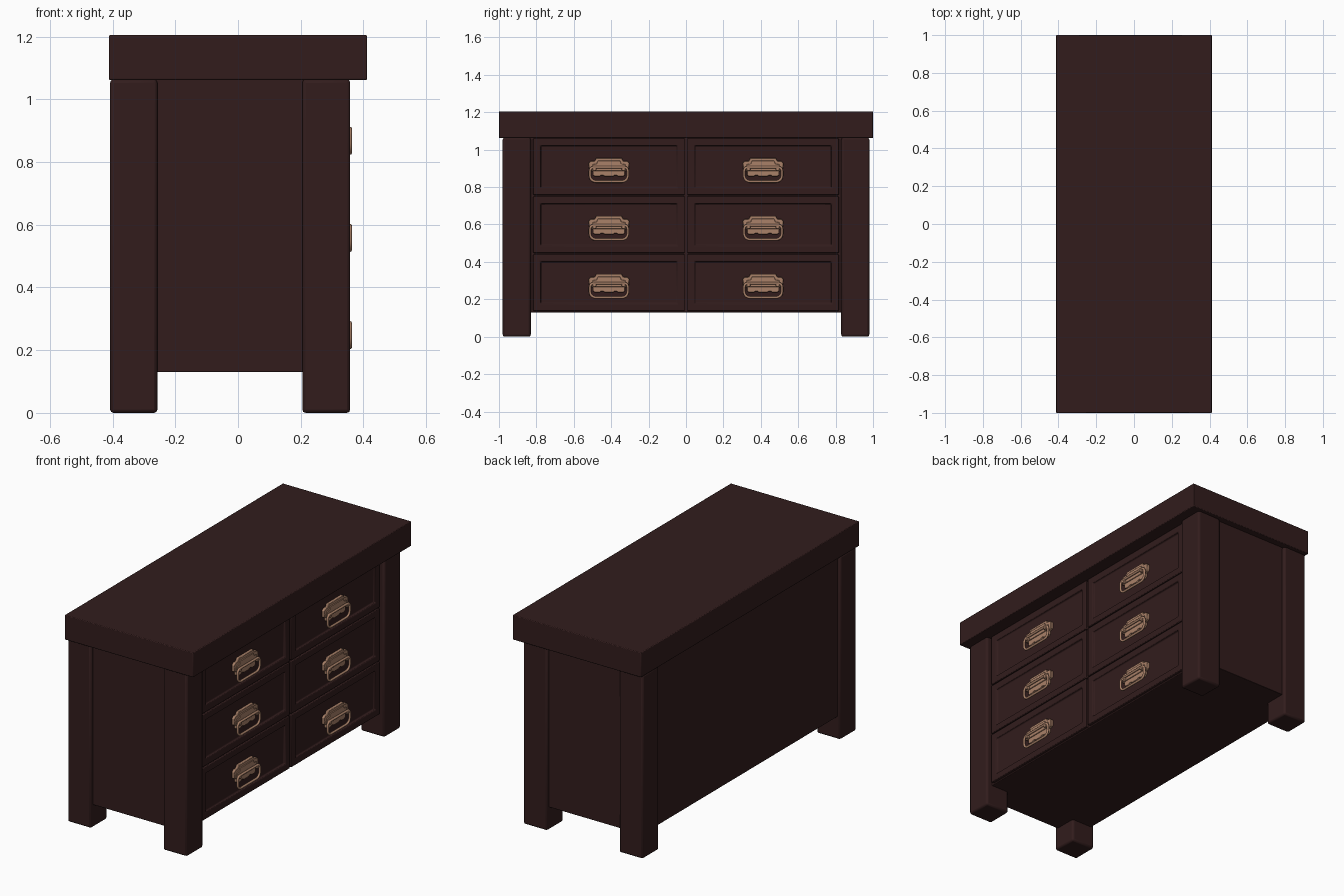
import bpy, bmesh
from math import radians, pi, cos, sin
from mathutils import Matrix, Vector

if "Cube" in bpy.data.objects:
    bpy.data.objects.remove(bpy.data.objects["Cube"])


def material(name, rgb):
    m = bpy.data.materials.new(name)
    m.diffuse_color = (*rgb, 1)
    m.use_nodes = True
    m.node_tree.nodes["Principled BSDF"].inputs["Base Color"].default_value = m.diffuse_color
    return m


wood = material("dark_wood", (0.032, 0.012, 0.012))
brass = material("aged_brass", (0.40, 0.22, 0.14))


def add_object(name, data, mat=None, bevel=0, segments=2):
    ob = bpy.data.objects.new(name, data)
    bpy.context.collection.objects.link(ob)
    if mat:
        data.materials.append(mat)
    if bevel:
        b = ob.modifiers.new("bevel", "BEVEL")
        b.width, b.segments, b.limit_method = bevel, segments, "ANGLE"
    return ob


def box_bm(lo, hi):
    lo, hi = Vector(lo), Vector(hi)
    bm = bmesh.new()
    mat = Matrix.Translation((lo + hi) / 2) @ Matrix.Diagonal((*(hi - lo), 1))
    bmesh.ops.create_cube(bm, size=1, matrix=mat)
    return bm


def to_mesh(bm, name):
    bmesh.ops.recalc_face_normals(bm, faces=bm.faces)
    me = bpy.data.meshes.new(name)
    bm.to_mesh(me)
    bm.free()
    return me


def box(name, lo, hi, bevel):
    return add_object(name, to_mesh(box_bm(lo, hi), name), wood, bevel)


# Top slab and carcass
box("table_top", (-0.412, -1, 1.062), (0.412, 1, 1.205), 0.004)
box("carcass", (-0.39, -0.96, 0.13), (0.322, 0.96, 1.065), 0.003)

# Four square legs
for side, y in (("left", -0.83), ("right", 0.98)):
    for end, x0, x1 in (("back", -0.408, -0.257), ("front", 0.205, 0.358)):
        box(f"{end}_{side}_leg", (x0, y - 0.15, 0), (x1, y, 1.064), 0.011)


# Drawer front with sunken panel, centred on its own origin
def drawer_mesh():
    bm = box_bm((-0.03, -0.405, -0.152), (0, 0.405, 0.152))
    front = max(bm.faces, key=lambda f: f.calc_center_median().x)
    bm.normal_update()
    bmesh.ops.inset_region(bm, faces=[front], thickness=0.055)
    bmesh.ops.inset_region(bm, faces=[front], thickness=0.005, depth=-0.012)
    me = to_mesh(bm, "drawer_front")
    me.materials.append(wood)
    return me


# Half outline (y, z) mirrored into a flat plate standing on plane x0
def plate(bm, half, x0, thick):
    outline = half + [(-y, z) for y, z in reversed(half)]
    face = bm.faces.new([bm.verts.new((x0, y, z)) for y, z in outline])
    ext = bmesh.ops.extrude_face_region(bm, geom=[face])["geom"]
    moved = [v for v in ext if isinstance(v, bmesh.types.BMVert)]
    bmesh.ops.translate(bm, verts=moved, vec=(thick, 0, 0))


# Scalloped back plate with a raised tier
def plate_mesh():
    bm = bmesh.new()
    plate(bm, [(0.022, -0.043), (0.03, -0.037), (0.042, -0.037), (0.05, -0.043),
               (0.075, -0.043), (0.086, -0.035), (0.086, -0.014), (0.106, -0.008),
               (0.109, 0.03), (0.098, 0.04), (0.076, 0.041), (0.068, 0.057)],
          -0.014, 0.018)
    plate(bm, [(0.08, -0.012), (0.09, 0.0), (0.088, 0.022), (0.066, 0.026),
               (0.06, 0.042)], 0.003, 0.006)
    # Hinge posts
    for s in (-1, 1):
        m = Matrix.Translation((0.012, s * 0.078, -0.002)) @ Matrix.Rotation(pi / 2, 4, "Y")
        bmesh.ops.create_cone(bm, cap_ends=True, segments=12, radius1=0.011,
                              radius2=0.011, depth=0.024, matrix=m)
    me = to_mesh(bm, "handle_plate")
    me.materials.append(brass)
    return me


# Pull ring: rounded rectangular loop of tube
def pull_curve():
    cu = bpy.data.curves.new("handle_pull", "CURVE")
    cu.dimensions, cu.bevel_depth, cu.bevel_resolution = "3D", 0.007, 2
    pts = []
    for k, (sy, sz, r) in enumerate(((1, 1, 0.02), (-1, 1, 0.02), (-1, -1, 0.03), (1, -1, 0.03))):
        cy, cz = sy * (0.101 - r), -0.032 + sz * (0.038 - r)
        for i in range(6):
            a = (k + i / 5) * pi / 2
            pts.append((0.018, cy + r * cos(a), cz + r * sin(a)))
    sp = cu.splines.new("POLY")
    sp.points.add(len(pts) - 1)
    for p, co in zip(sp.points, pts):
        p.co = (*co, 1)
    sp.use_cyclic_u = True
    cu.materials.append(brass)
    return cu


# Two columns of three drawers, each with a handle
drawer, back_plate, pull = drawer_mesh(), plate_mesh(), pull_curve()
for col, y in (("left", -0.412), ("right", 0.412)):
    for row, z in (("bottom", 0.289), ("middle", 0.599), ("upper", 0.909)):
        add_object(f"{row}_{col}_drawer", drawer, None, 0.004).location = (0.338, y, z)
        add_object(f"{row}_{col}_handle_plate", back_plate, None, 0.002, 1).location = (0.338, y, z - 0.01)
        add_object(f"{row}_{col}_handle_pull", pull).location = (0.339, y, z - 0.009)

# Smooth the rounded surfaces, keep corners sharp
bpy.ops.object.select_all(action="DESELECT")
for ob in bpy.context.collection.objects:
    if ob.type == "MESH":
        ob.select_set(True)
        bpy.context.view_layer.objects.active = ob
bpy.ops.object.shade_smooth_by_angle(angle=radians(35))
